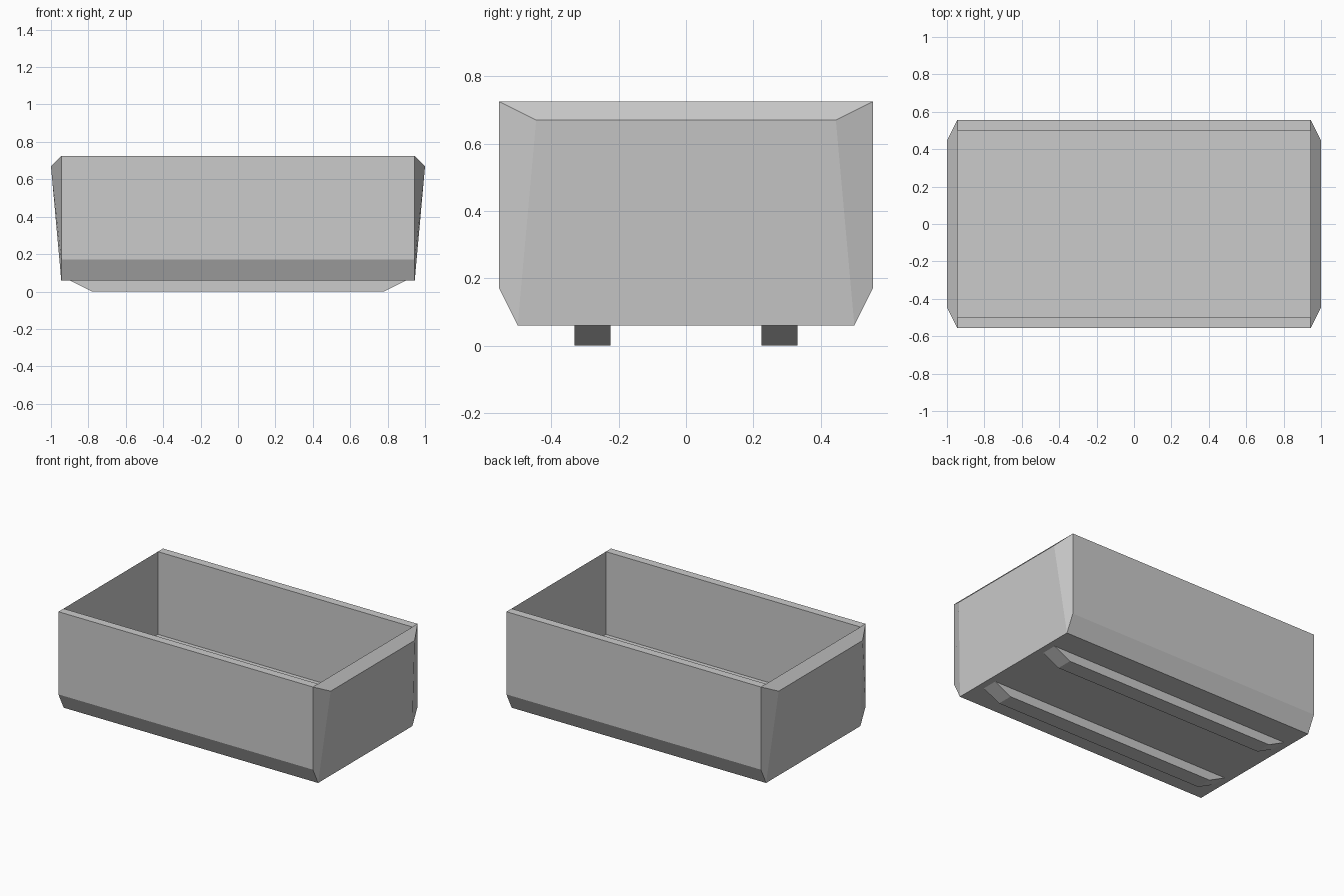
import bpy, bmesh

if "Cube" in bpy.data.objects:
    bpy.data.objects.remove(bpy.data.objects["Cube"])


def finish(bm, name):
    bmesh.ops.recalc_face_normals(bm, faces=bm.faces)
    me = bpy.data.meshes.new(name)
    bm.to_mesh(me)
    bm.free()
    ob = bpy.data.objects.new(name, me)
    bpy.context.collection.objects.link(ob)
    return ob


# Open tub: U-shaped cross-section (y, z) swept along x, closed by bulging ends
END, BULGE = 0.945, 1.0
section = [(-0.5, 0.06), (0.5, 0.06), (0.555, 0.17), (0.555, 0.725),
           (0.5, 0.725), (0.5, 0.17), (-0.5, 0.17), (-0.5, 0.725),
           (-0.555, 0.725), (-0.555, 0.17)]
bm = bmesh.new()
rings = []
for s in (-1, 1):
    ring = [bm.verts.new((s * END, y, z)) for y, z in section]
    left, right = [bm.verts.new((s * BULGE, y, 0.67)) for y in (-0.445, 0.445)]
    bm.faces.new([ring[i] for i in (4, 5, 6, 7)])            # inner end wall
    bm.faces.new((ring[0], ring[1], right, left))            # outer end panel
    bm.faces.new((ring[1], ring[2], ring[3], right))         # corner bevels
    bm.faces.new((ring[9], ring[0], left, ring[8]))
    bm.faces.new((ring[3], ring[4], ring[7], ring[8], left, right))  # sloped lip
    rings.append(ring)
a, b = rings
n = len(section)
for i in range(n):
    j = (i + 1) % n
    bm.faces.new((a[i], a[j], b[j], b[i]))
finish(bm, "tub")

# Two skids with sloped ends under the floor
for name, y in (("front_skid", -0.2775), ("back_skid", 0.2775)):
    bm = bmesh.new()
    profile = [(-0.78, 0), (0.78, 0), (0.9, 0.06), (-0.9, 0.06)]
    face = bm.faces.new([bm.verts.new((x, y - 0.0535, z)) for x, z in profile])
    ext = bmesh.ops.extrude_face_region(bm, geom=[face])
    verts = [g for g in ext["geom"] if isinstance(g, bmesh.types.BMVert)]
    bmesh.ops.translate(bm, verts=verts, vec=(0, 0.107, 0))
    finish(bm, name)
